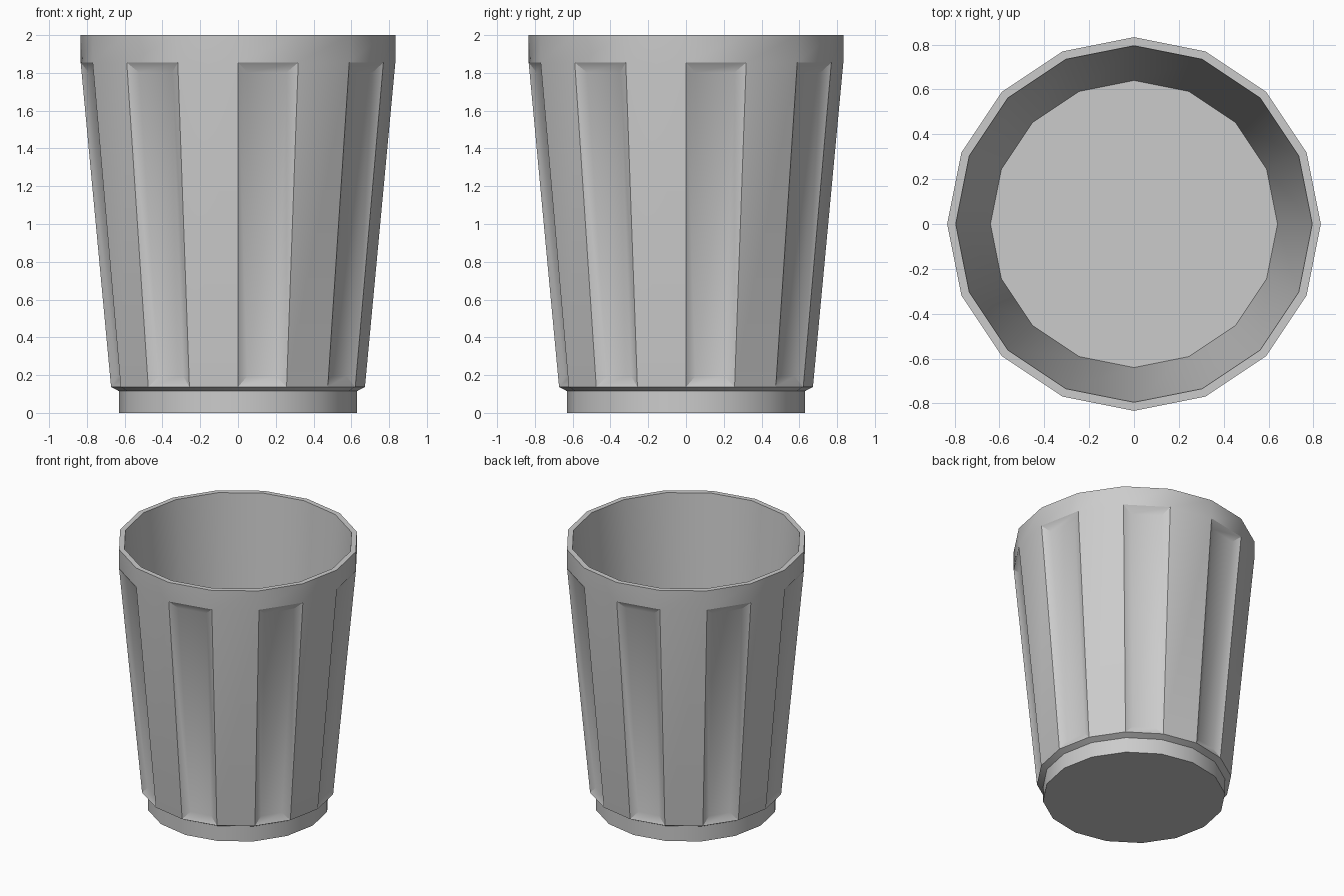
import bpy, bmesh, math

if "Cube" in bpy.data.objects:
    bpy.data.objects.remove(bpy.data.objects["Cube"])

SIDES = 16
# (radius, height): outside from foot to rim, then down the inner wall
PROFILE = [(0.63, 0), (0.63, 0.115), (0.672, 0.137), (0.833, 1.855),
           (0.833, 2.0), (0.795, 2.0), (0.64, 0.15)]
PANEL_BAND = 2

bm = bmesh.new()


def ring(radius, z):
    step = 2 * math.pi / SIDES
    return [bm.verts.new((radius * math.cos(i * step - math.pi / 2),
                          radius * math.sin(i * step - math.pi / 2), z))
            for i in range(SIDES)]


# Cup wall, underside and inner floor
rings = [ring(r, z) for r, z in PROFILE]
panels = []
for k in range(len(rings) - 1):
    a, b = rings[k], rings[k + 1]
    for i in range(SIDES):
        j = (i + 1) % SIDES
        face = bm.faces.new((a[i], a[j], b[j], b[i]))
        if k == PANEL_BAND and i % 2 == 0:
            panels.append(face)
bm.faces.new(rings[0][::-1])
bm.faces.new(rings[-1])
bm.normal_update()

# Recessed panel on every other side
bmesh.ops.inset_individual(bm, faces=panels, thickness=0.055, depth=-0.027,
                           use_even_offset=True)

mesh = bpy.data.meshes.new("tumbler")
bm.to_mesh(mesh)
bm.free()
cup = bpy.data.objects.new("tumbler", mesh)
bpy.context.collection.objects.link(cup)

# Smooth walls with crisp rim and foot
bpy.context.view_layer.objects.active = cup
cup.select_set(True)
bpy.ops.object.shade_smooth_by_angle(angle=math.radians(30))
